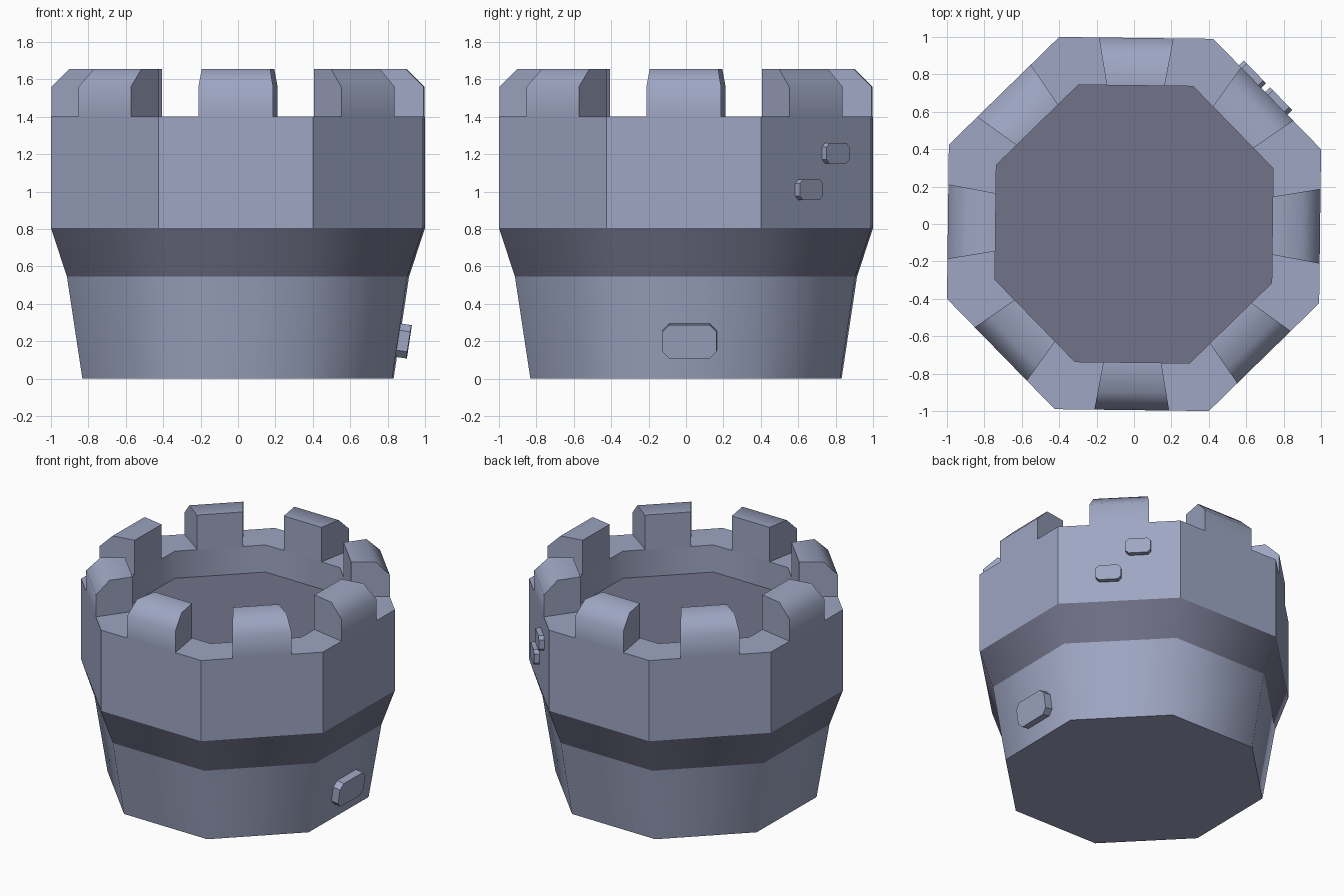
import bpy, bmesh, math
from mathutils import Matrix, Vector

if "Cube" in bpy.data.objects:
    bpy.data.objects.remove(bpy.data.objects["Cube"])

TWIST = -math.radians(0.7)          # the whole tower is turned very slightly


def material(name, rgb):
    m = bpy.data.materials.new(name)
    m.diffuse_color = (*rgb, 1)
    m.use_nodes = True
    m.node_tree.nodes["Principled BSDF"].inputs["Base Color"].default_value = m.diffuse_color
    return m


stone = material("blue grey stone", (0.34, 0.38, 0.54))
dark = material("dark stone", (0.165, 0.168, 0.25))


def finish(bm, name, mats):
    bmesh.ops.recalc_face_normals(bm, faces=bm.faces[:])
    me = bpy.data.meshes.new(name)
    bm.to_mesh(me)
    bm.free()
    for m in mats:
        me.materials.append(m)
    ob = bpy.data.objects.new(name, me)
    bpy.context.collection.objects.link(ob)
    return ob


# Octagonal tower shell: (apothem, height) profile, then (smooth, material) per band
profile = [(0.828, 0), (0.91, 0.545), (0.995, 0.805), (0.995, 1.4), (0.74, 1.4), (0.74, 1.2)]
bands = [(True, 0), (True, 1), (False, 0), (False, 0), (True, 0)]
bm = bmesh.new()
rings = []
for apothem, z in profile:
    r = apothem / math.cos(math.pi / 8)
    ring = []
    for i in range(8):
        a = math.pi / 8 + i * math.pi / 4 + TWIST
        ring.append(bm.verts.new((r * math.cos(a), r * math.sin(a), z)))
    rings.append(ring)
for lo, hi, (smooth, mat) in zip(rings, rings[1:], bands):
    for i in range(8):
        j = (i + 1) % 8
        f = bm.faces.new((lo[i], lo[j], hi[j], hi[i]))
        f.smooth, f.material_index = smooth, mat
bm.faces.new(rings[0])                              # underside
bm.faces.new(rings[-1]).material_index = 1          # sunken floor
for e in bm.edges:                                  # horizontal edges stay crisp
    if abs(e.verts[0].co.z - e.verts[1].co.z) < 1e-4:
        e.smooth = False
finish(bm, "tower", [stone, dark])


# Battlements: tapered blocks with a chamfered outer top edge, softly shaded
def battlement(index):
    section = [(0.74, 1.4), (0.995, 1.4), (0.995, 1.56), (0.9, 1.655), (0.74, 1.655)]
    bm = bmesh.new()
    sides = []
    for s in (-1, 1):
        sides.append([bm.verts.new((r, s * (0.155 + (r - 0.74) * 0.175), z)) for r, z in section])
    a, b = sides
    caps = [bm.faces.new(a), bm.faces.new(b)]
    for i in range(5):
        j = (i + 1) % 5
        f = bm.faces.new((a[i], a[j], b[j], b[i]))
        f.smooth = i in (1, 2, 3)                   # outer face, chamfer and top blend
        if i == 0:
            hidden = f
        if i == 4:
            caps.append(f)
    for f in caps:
        for e in f.edges:
            e.smooth = False
    bmesh.ops.delete(bm, geom=[hidden], context='FACES_ONLY')
    bm.transform(Matrix.Rotation(index * math.pi / 4 + TWIST, 4, 'Z'))
    finish(bm, f"battlement_{index + 1}", [stone])


for k in range(8):
    battlement(k)


# Raised wall stones: chamfered plates lying on a wall face
def wall_stone(name, angle, distance, along, z, width, height, depth, lean=0.0):
    w, h, c = width / 2, height / 2, min(width, height) * 0.2
    outline = [(-w + c, -h), (w - c, -h), (w, -h + c), (w, h - c),
               (w - c, h), (-w + c, h), (-w, h - c), (-w, -h + c)]
    bm = bmesh.new()
    back = [bm.verts.new((-0.02, y, q)) for y, q in outline]
    front = [bm.verts.new((depth, y, q)) for y, q in outline]
    bm.faces.new(back)
    bm.faces.new(front)
    for i in range(8):
        j = (i + 1) % 8
        bm.faces.new((back[i], back[j], front[j], front[i]))
    bm.transform(Matrix.Rotation(angle + TWIST, 4, 'Z')
                 @ Matrix.Translation(Vector((distance, along, z)))
                 @ Matrix.Rotation(lean, 4, 'Y'))
    finish(bm, name, [stone])


lean = math.atan2(0.082, 0.545)
wall_stone("lower_wall_stone", 0, 0.858, 0.03, 0.205, 0.29, 0.18, 0.057, lean)
wall_stone("upper_wall_stone_1", math.pi / 4, 0.995, 0.13, 1.205, 0.17, 0.11, 0.036)
wall_stone("upper_wall_stone_2", math.pi / 4, 0.995, -0.07, 1.01, 0.17, 0.11, 0.036)
